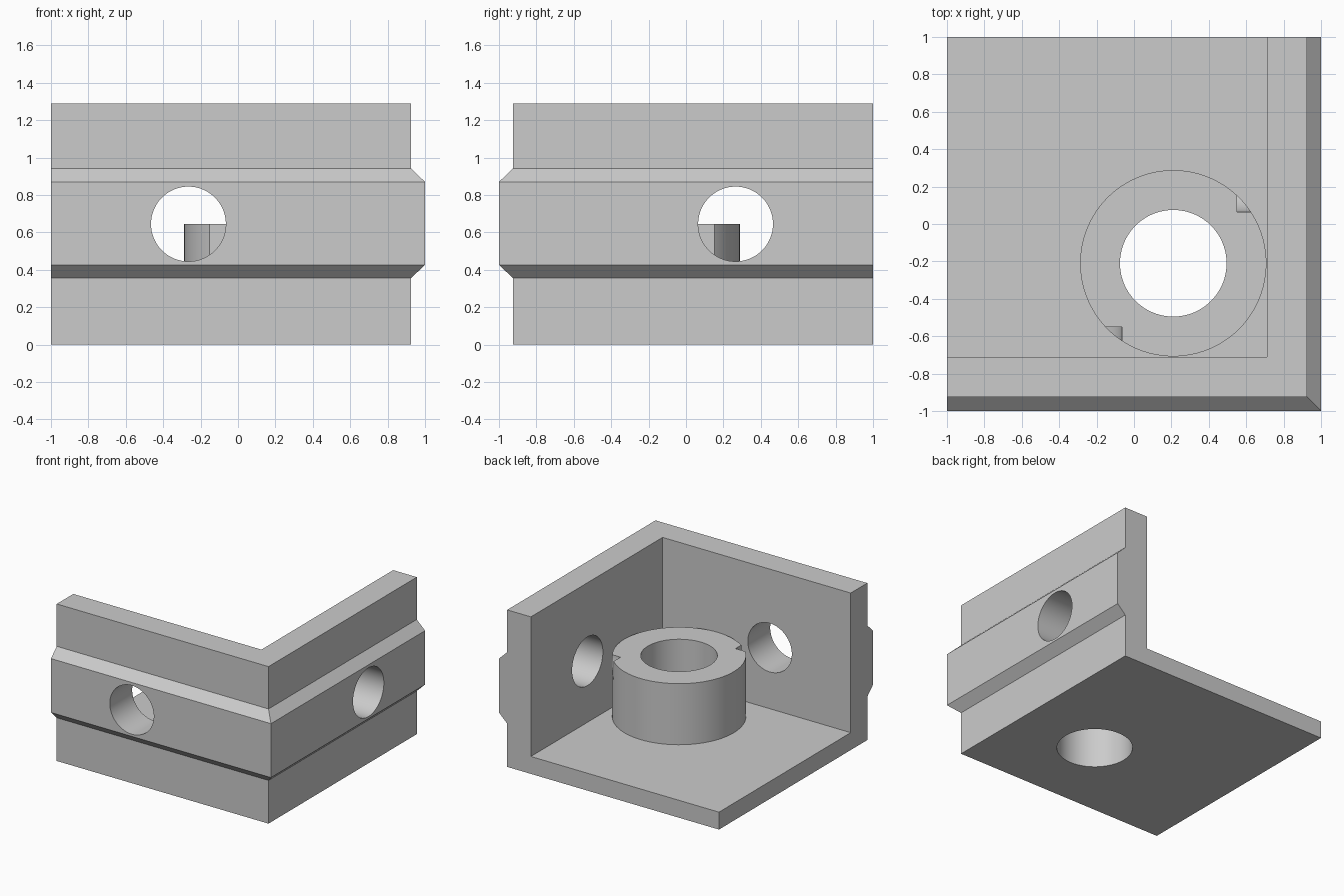
import bpy
import bmesh
from math import radians
from mathutils import Matrix, Vector

if "Cube" in bpy.data.objects:
    bpy.data.objects.remove(bpy.data.objects["Cube"], do_unlink=True)

grey = bpy.data.materials.new("plain_grey")
grey.use_nodes = True
grey.diffuse_color = (0.6, 0.6, 0.6, 1)
grey.node_tree.nodes["Principled BSDF"].inputs["Base Color"].default_value = grey.diffuse_color

HEIGHT, FLOOR = 1.29, 0.143
INNER, OUTER = 0.71, 0.925
HOLE_Z = 0.645
BOSS = Vector((0.21, -0.21, 0))


def add_object(name, bm):
    bmesh.ops.recalc_face_normals(bm, faces=bm.faces)
    mesh = bpy.data.meshes.new(name)
    bm.to_mesh(mesh)
    bm.free()
    mesh.materials.append(grey)
    obj = bpy.data.objects.new(name, mesh)
    bpy.context.collection.objects.link(obj)
    return obj


def corner_block(name, profile, start):
    """Stack square outlines that share the back right corner."""
    bm = bmesh.new()
    rings = [[bm.verts.new((x, y, z)) for x, y in
              ((-start, -d), (d, -d), (d, start), (-start, start))]
             for d, z in profile]
    for low, high in zip(rings, rings[1:]):
        for i in range(4):
            j = (i + 1) % 4
            bm.faces.new((low[i], low[j], high[j], high[i]))
    bm.faces.new(rings[0])
    bm.faces.new(rings[-1])
    return add_object(name, bm)


def cylinder(name, centre, radius, depth, axis="Z"):
    turn = {"X": Matrix.Rotation(radians(90), 4, "Y"),
            "Y": Matrix.Rotation(radians(90), 4, "X"),
            "Z": Matrix()}[axis]
    bm = bmesh.new()
    bmesh.ops.create_cone(bm, cap_ends=True, segments=96, radius1=radius,
                          radius2=radius, depth=depth,
                          matrix=Matrix.Translation(centre) @ turn)
    return add_object(name, bm)


def combine(target, tool, operation):
    mod = target.modifiers.new(tool.name, "BOOLEAN")
    mod.operation, mod.solver, mod.object = operation, "EXACT", tool
    tool.hide_render = True
    bpy.context.view_layer.objects.active = target
    bpy.ops.object.modifier_apply(modifier=mod.name)
    bpy.data.objects.remove(tool, do_unlink=True)


# Solid block with the raised, chamfered rail round its two outer sides
bracket = corner_block("corner_bracket", [
    (OUTER, 0), (OUTER, 0.355), (1, 0.427), (1, 0.87),
    (OUTER, 0.942), (OUTER, HEIGHT)], 1)

# Hollow it to leave a floor and two walls
combine(bracket, corner_block("hollow", [(INNER, FLOOR), (INNER, HEIGHT + 0.2)], 1.2),
        "DIFFERENCE")

# Round boss on the floor, slightly clear of the walls
base = FLOOR / 2
boss = cylinder("boss", BOSS + Vector((0, 0, (base + HOLE_Z) / 2)), 0.498, HOLE_Z - base)
combine(bracket, boss, "UNION")

# Bore through the boss and one hole through each wall
combine(bracket, cylinder("bore", BOSS, 0.285, 2), "DIFFERENCE")
combine(bracket, cylinder("front_hole", (-0.265, -0.85, HOLE_Z), 0.2, 0.6, "Y"), "DIFFERENCE")
combine(bracket, cylinder("left_hole", (0.85, 0.265, HOLE_Z), 0.2, 0.6, "X"), "DIFFERENCE")

# Smooth the round surfaces, keep the edges sharp
bpy.ops.object.select_all(action="DESELECT")
bracket.select_set(True)
bpy.context.view_layer.objects.active = bracket
bpy.ops.object.shade_smooth_by_angle(angle=radians(30))
